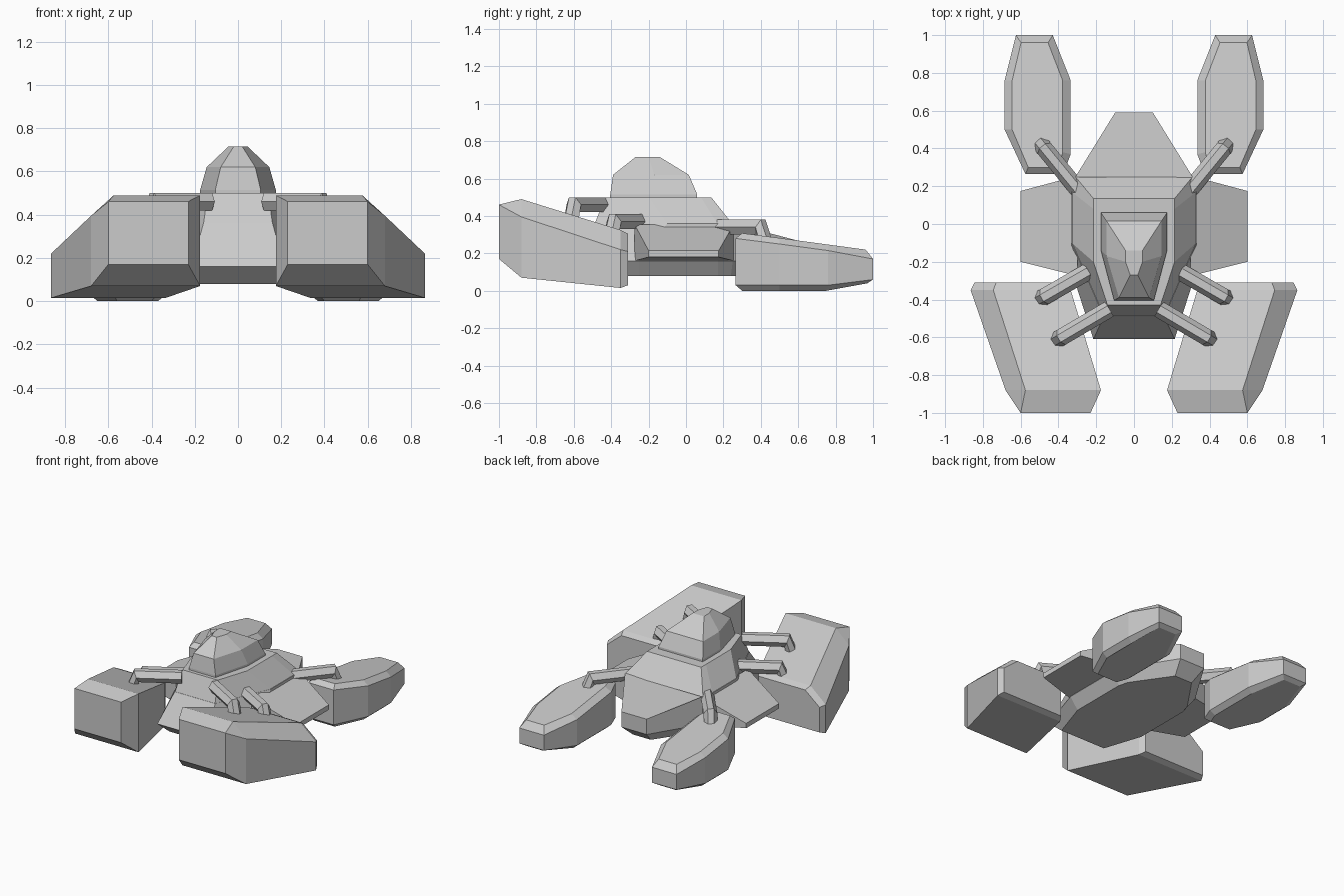
import bpy, bmesh
from mathutils import Vector


def loft(name, rings, mirror=False):
    """Skin closed rings with equal point counts and cap both ends."""
    bm = bmesh.new()
    rows = [[bm.verts.new(p) for p in ring] for ring in rings]
    n = len(rows[0])
    for a, b in zip(rows, rows[1:]):
        for i in range(n):
            j = (i + 1) % n
            bm.faces.new((a[i], a[j], b[j], b[i]))
    bm.faces.new(rows[0])
    bm.faces.new(rows[-1])
    bmesh.ops.remove_doubles(bm, verts=bm.verts, dist=0.0005)
    bmesh.ops.recalc_face_normals(bm, faces=bm.faces)
    me = bpy.data.meshes.new(name)
    bm.to_mesh(me)
    bm.free()
    ob = bpy.data.objects.new(name, me)
    bpy.context.collection.objects.link(ob)
    if mirror:
        ob.modifiers.new("Mirror", 'MIRROR')
    return ob


def sym(half, z):
    """Full outline from right-hand points; a third value overrides z."""
    pts = [(p[0], p[1], p[2] if len(p) > 2 else z) for p in half]
    return pts + [(-x, y, h) for x, y, h in reversed(pts)]


# Lower hull with tail deck
loft("lower_hull", [
    sym([(.07, .50), (.25, .24), (.27, .17), (.27, -.25), (.18, -.52)], .08),
    sym([(.10, .59), (.31, .25), (.33, .17), (.33, -.25), (.215, -.61)], .16),
    sym([(.10, .59, .27), (.31, .25), (.33, .17), (.33, -.10), (.16, -.49)], .36),
])

# Upper hull
loft("upper_hull", [
    sym([(.31, .25), (.33, .17), (.33, -.10), (.16, -.49)], .355),
    sym([(.215, .135), (.215, .08), (.215, -.20), (.14, -.43)], .50),
])

# Cabin
loft("cabin", [
    sym([(.175, .06), (.175, -.14), (.105, -.405)], .49),
    sym([(.175, .06), (.175, -.14), (.105, -.405)], .515),
    sym([(.145, .015), (.145, -.17), (.08, -.39)], .62),
    sym([(.045, -.14), (.045, -.20), (.02, -.27)], .715),
])

# Side fins
loft("side_fin", [
    [(.30, -.275, .16), (.30, .255, .16), (.30, .255, .355), (.30, -.275, .355)],
    [(.60, -.20, .18), (.60, .175, .18), (.60, .175, .215), (.60, -.20, .215)],
], True)


# Front pods: inner x, outer x, top edge x, bottom, shoulder and top heights
def front_ring(y, xi, xo, xt, zb, zs, zt):
    return [(xi, y, zb), (xo, y, zb), (xo, y, zs), (xt, y, zt), (xi, y, zt)]


loft("front_pod", [
    front_ring(-1.0, .23, .60, .60, .17, .46, .461),
    front_ring(-.88, .175, .68, .575, .07, .395, .49),
    front_ring(-.35, .335, .865, .745, .015, .22, .325),
    front_ring(-.31, .36, .845, .73, .03, .21, .305),
], True)

# Rear pods: bevelled outline stacked from bottom to top
loft("rear_pod", [
    [(.46, .97, .04), (.60, .97, .04), (.65, .75, 0), (.65, .50, 0),
     (.56, .30, 0), (.40, .30, 0), (.37, .38, 0), (.37, .75, 0)],
    [(.43, 1, .06), (.625, 1, .06), (.685, .76, .03), (.685, .50, .03),
     (.575, .265, .03), (.375, .265, .03), (.335, .37, .03), (.335, .76, .03)],
    [(.43, 1, .17), (.625, 1, .17), (.685, .76, .215), (.685, .50, .25),
     (.575, .265, .28), (.375, .265, .28), (.335, .37, .265), (.335, .76, .215)],
    [(.455, .96, .22), (.598, .96, .22), (.645, .76, .247), (.645, .50, .282),
     (.56, .30, .308), (.395, .30, .308), (.378, .38, .298), (.378, .76, .247)],
], True)


# Bent hexagonal struts joining hull and pods
def strut(name, start, bend, drop):
    a, b = Vector(start), Vector(bend)
    d = (b - a).normalized()
    side = Vector((-d.y, d.x, 0))
    up = Vector((0, 0, 1))
    hexa = [(-.045, 0), (-.02, .04), (.02, .04), (.045, 0), (.02, -.04), (-.02, -.04)]
    end = b + d * .035 - up * drop
    frames = [(a, up), (b, (up + d * .4)), (end, d)]
    loft(name, [[c + side * s + v * t for s, t in hexa] for c, v in frames], True)


strut("rear_strut", (.27, .15, .34), (.475, .40, .34), .10)
strut("middle_strut", (.24, -.25, .37), (.475, -.385, .37), .10)
strut("front_strut", (.13, -.45, .46), (.385, -.60, .46), .11)
